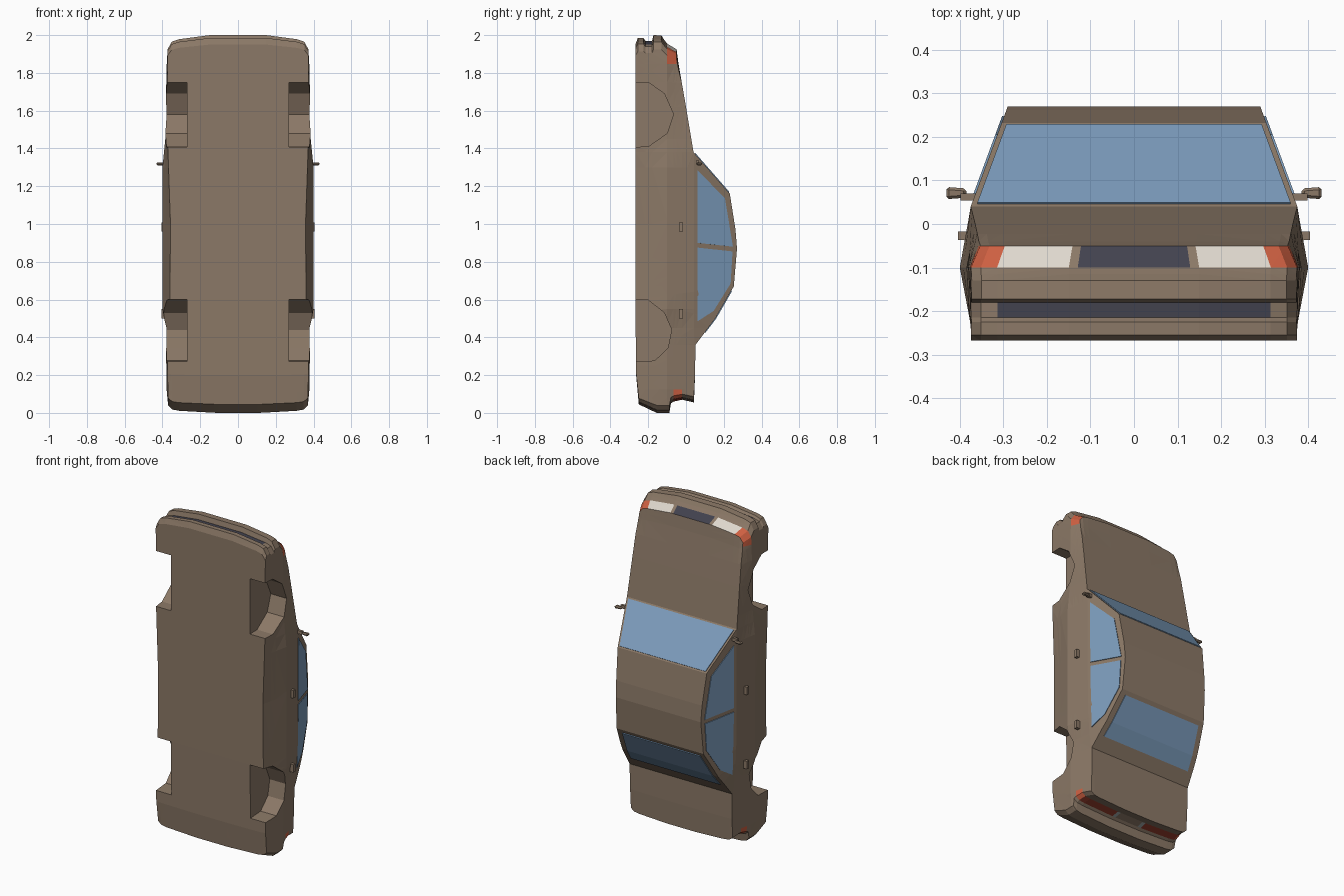
import bpy, bmesh
from mathutils import Vector

if "Cube" in bpy.data.objects:
    bpy.data.objects.remove(bpy.data.objects["Cube"])


def material(name, rgb):
    m = bpy.data.materials.new(name)
    m.diffuse_color = (*rgb, 1)
    m.use_nodes = True
    m.node_tree.nodes["Principled BSDF"].inputs["Base Color"].default_value = m.diffuse_color
    return m


paint = material("brown paint", (0.26, 0.19, 0.135))
glass = material("blue glass", (0.20, 0.33, 0.50))
dark = material("dark grille", (0.054, 0.054, 0.076))
lamp = material("white lamp", (0.73, 0.68, 0.61))
amber = material("orange lamp", (0.61, 0.115, 0.053))
red = material("red lamp", (0.30, 0.045, 0.025))
grey = material("grey lamp", (0.35, 0.38, 0.38))


def interp(t, table):
    if t <= table[0][0]:
        return table[0][1]
    for (a, va), (b, vb) in zip(table, table[1:]):
        if t <= b:
            return va + (vb - va) * (t - a) / (b - a)
    return table[-1][1]


def half_width(y, z):
    """Half width of the car at height y and length z."""
    low = interp(z, [(0, .368), (.3, .375), (.6, .36), (1, .357), (1.43, .372), (2, .374)])
    mid = interp(z, [(0, .37), (.1, .378), (.45, .382), (.55, .4), (1.3, .4), (1.45, .385), (1.9, .377), (2, .372)])
    belt = interp(z, [(0, .345), (.36, .352), (.6, .372), (1.38, .375), (1.92, .352)])
    shoulder = interp(z, [(0, .045), (1.38, .04), (1.92, -.048)])
    return interp(y, [(-.27, low), (-.1, mid), (shoulder, belt), (.27, .29)])


def deform(u, y, z):
    """Unit-width block to car shape: side curvature and bowed ends."""
    a = abs(u)
    front = interp(a, [(.4, 0), (.84, .022), (.94, .035), (1, .075)])
    rear = interp(a, [(.3, 0), (.88, .012), (.94, .018), (1, .04)])
    dz = rear * max(0, (.25 - z) / .25) - front * max(0, (z - 1.75) / .25)
    return Vector((u * half_width(y, z), y, z + dz))


def new_object(name, bm, mats):
    bmesh.ops.recalc_face_normals(bm, faces=bm.faces[:])
    me = bpy.data.meshes.new(name)
    bm.to_mesh(me)
    bm.free()
    for m in mats:
        me.materials.append(m)
    ob = bpy.data.objects.new(name, me)
    bpy.context.collection.objects.link(ob)
    return ob


def prism(outline, x0, x1):
    """Side outline of (y, z) points extruded across x."""
    bm = bmesh.new()
    f = bm.faces.new([bm.verts.new((x0, y, z)) for y, z in outline])
    ext = bmesh.ops.extrude_face_region(bm, geom=[f])
    for v in ext["geom"]:
        if isinstance(v, bmesh.types.BMVert):
            v.co.x = x1
    bmesh.ops.recalc_face_normals(bm, faces=bm.faces[:])
    return bm


# Body: side outline, cut into bands, coloured by zone, then shaped
outline = [(-.268, 1.95), (-.255, 1.985), (-.225, 1.985), (-.215, 1.97), (-.18, 1.97),
           (-.172, 2.0), (-.13, 1.998), (-.115, 1.975), (-.1, 1.955), (-.05, 1.925),
           (-.04, 1.85), (0, 1.62), (.04, 1.38), (.232, 1.16), (.262, .97), (.27, .87),
           (.253, .67), (.155, .5), (.05, .36), (.048, .2), (.042, .055), (-.02, .07),
           (-.065, .06), (-.08, .05), (-.088, 0), (-.155, 0), (-.25, .045), (-.264, .2), (-.268, .6)]
bm = prism(outline, -1, 1)
bmesh.ops.triangulate(bm, faces=[f for f in bm.faces if len(f.verts) > 4])
cuts = {0: [s * u for s in (-1, 1) for u in (.22, .28, .345, .4, .84, .94)],
        1: [-.215, -.18, -.1, -.065, -.05, -.02, .042],
        2: [.1, .25, .36, .45, .55, .67, 1.0, 1.3, 1.38, 1.45, 1.62, 1.75, 1.89]}
for axis, places in cuts.items():
    n = Vector((0, 0, 0))
    n[axis] = 1
    for p in places:
        bmesh.ops.bisect_plane(bm, geom=bm.verts[:] + bm.edges[:] + bm.faces[:],
                               dist=1e-5, plane_co=n * p, plane_no=n)
bm.normal_update()


def zone(f):
    c = f.calc_center_median()
    u, side = abs(c.x), abs(f.normal.x) > .9
    if -.1 < c.y < -.05 and c.z > 1.89:
        if u > .84:
            return 3
        if not side:
            return 1 if u < .345 else (2 if u > .4 else 0)
    if -.215 < c.y < -.18 and c.z > 1.9 and not side and u < .84:
        return 1
    if -.065 < c.y < -.02 and c.z < .1:
        if u > .94:
            return 3
        if not side and u > .22:
            return 4 if u > .28 else 5
    return 0


for f in bm.faces:
    f.material_index = zone(f)
for v in bm.verts:
    v.co = deform(*v.co)
bmesh.ops.triangulate(bm, faces=bm.faces[:])
body = new_object("car_body", bm, [paint, dark, lamp, amber, red, grey])

# Wheel wells cut from the body
arches = [[(-.4, 1.75), (-.2, 1.75), (-.115, 1.69), (-.066, 1.58), (-.1, 1.48), (-.2, 1.41), (-.4, 1.405)],
          [(-.4, .61), (-.2, .597), (-.115, .53), (-.076, .44), (-.095, .345), (-.165, .277), (-.4, .263)]]
cutters = []
for arch in arches:
    for s in (-1, 1):
        c = new_object("well_cutter", prism(arch, s * .27, s * .6), [paint])
        c.hide_render = True
        mod = body.modifiers.new("well", 'BOOLEAN')
        mod.operation, mod.solver, mod.object = 'DIFFERENCE', 'EXACT', c
        cutters.append(c)
bpy.context.view_layer.update()
cut_mesh = bpy.data.meshes.new_from_object(body.evaluated_get(bpy.context.evaluated_depsgraph_get()))
body.modifiers.clear()
body.data = cut_mesh
for c in cutters:
    bpy.data.objects.remove(c)


# Window plates
def plate(name, faces):
    bm = bmesh.new()
    for pts in faces:
        bm.faces.new([bm.verts.new(p) for p in pts])
    bmesh.ops.remove_doubles(bm, verts=bm.verts[:], dist=1e-4)
    ob = new_object(name, bm, [glass])
    mod = ob.modifiers.new("thickness", 'SOLIDIFY')
    mod.thickness, mod.offset = .009, 0


def cross_window(name, rows, inset):
    faces = []
    for (y0, z0), (y1, z1) in zip(rows, rows[1:]):
        a, b = half_width(y0, z0) - inset, half_width(y1, z1) - inset
        faces.append([(-a, y0, z0), (a, y0, z0), (b, y1, z1), (-b, y1, z1)])
    plate(name, faces)


cross_window("windscreen", [(.046, 1.373), (.226, 1.167)], .013)
cross_window("rear_window", [(.24, .647), (.155, .5), (.1, .428)], .035)
side_windows = {"front_side_window": [(.06, .90), (.06, 1.285), (.205, 1.135), (.247, .88)],
                "rear_side_window": [(.06, .485), (.06, .875), (.245, .855), (.235, .685), (.145, .54)]}
for s in (-1, 1):
    for name, pts in side_windows.items():
        plate(name, [[(s * half_width(y, z), y, z) for y, z in pts]])


# Door handles and mirrors
def box(name, centre, size, taper=1.0):
    bm = bmesh.new()
    bmesh.ops.create_cube(bm, size=1)
    for v in bm.verts:
        k = taper if v.co.x * centre[0] < 0 else 1
        v.co = Vector((v.co.x * size[0], v.co.y * size[1] * k, v.co.z * size[2] * k)) + Vector(centre)
    return new_object(name, bm, [paint])


for s in (-1, 1):
    for z in (.983, .525):
        box("door_handle", (s * .392, -.027, z), (.024, .02, .048))
    box("mirror_arm", (s * .378, .062, 1.325), (.04, .016, .02))
    m = box("mirror", (s * .408, .071, 1.318), (.046, .028, .018), .75)
    bev = m.modifiers.new("round", 'BEVEL')
    bev.width, bev.segments = .006, 1
